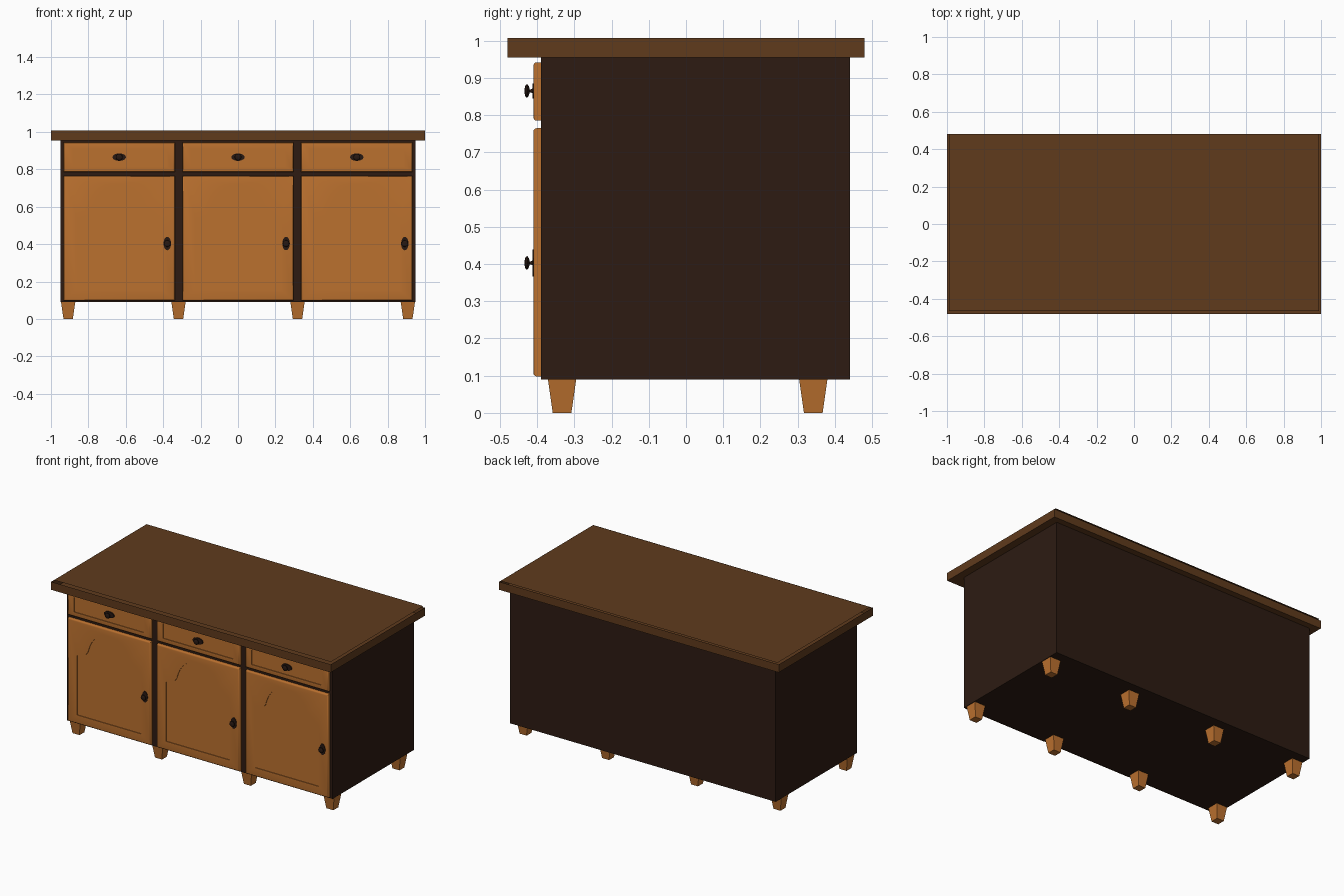
import bpy, bmesh, math
from mathutils import Matrix

if "Cube" in bpy.data.objects:
    bpy.data.objects.remove(bpy.data.objects["Cube"])


def material(name, rgb):
    m = bpy.data.materials.new(name)
    m.diffuse_color = (*rgb, 1)
    m.use_nodes = True
    m.node_tree.nodes["Principled BSDF"].inputs["Base Color"].default_value = m.diffuse_color
    return m


DARK = material("dark_wood", (0.026, 0.011, 0.006))
TOP = material("walnut", (0.115, 0.043, 0.012))
WARM = material("warm_wood", (0.5, 0.165, 0.028))
METAL = material("dark_metal", (0.02, 0.009, 0.006))


def make(name, bm, mat, smooth=False):
    bmesh.ops.recalc_face_normals(bm, faces=bm.faces)
    me = bpy.data.meshes.new(name)
    bm.to_mesh(me)
    bm.free()
    me.materials.append(mat)
    ob = bpy.data.objects.new(name, me)
    bpy.context.collection.objects.link(ob)
    if smooth:
        activate(ob)
        bpy.ops.object.shade_smooth_by_angle(angle=math.radians(35))
    return ob


def activate(ob):
    bpy.ops.object.select_all(action='DESELECT')
    ob.select_set(True)
    bpy.context.view_layer.objects.active = ob


def box(x0, x1, y0, y1, z0, z1):
    bm = bmesh.new()
    bmesh.ops.create_cube(bm, size=1)
    bm.transform(Matrix.Translation(((x0 + x1) / 2, (y0 + y1) / 2, (z0 + z1) / 2))
                 @ Matrix.Diagonal((x1 - x0, y1 - y0, z1 - z0, 1)))
    return bm


def prism(outline, y0, y1):
    """Extrude an x-z outline along y."""
    bm = bmesh.new()
    f = bm.faces.new([bm.verts.new((x, y0, z)) for x, z in outline])
    r = bmesh.ops.extrude_face_region(bm, geom=[f])
    bmesh.ops.translate(bm, vec=(0, y1 - y0, 0),
                        verts=[v for v in r["geom"] if isinstance(v, bmesh.types.BMVert)])
    return bm


def front_panel(name, cx, z0, z1, recess):
    """Slab with rounded front edges and a shallow recessed field."""
    bm = box(cx - 0.297, cx + 0.297, -0.41, -0.385, z0, z1)
    edges = [e for e in bm.edges if all(v.co.y < -0.4 for v in e.verts)]
    bmesh.ops.bevel(bm, geom=edges, offset=0.009, segments=3, profile=0.5, affect='EDGES')
    ob = make(name, bm, WARM)
    cutter = make("cutter", prism([(cx + x, z) for x, z in recess], -0.43, -0.406), WARM)
    cutter.hide_render = True
    mod = ob.modifiers.new("recess", 'BOOLEAN')
    mod.operation, mod.solver, mod.object = 'DIFFERENCE', 'EXACT', cutter
    activate(ob)
    bpy.ops.object.modifier_apply(modifier="recess")
    bpy.data.objects.remove(cutter)
    bpy.ops.object.shade_smooth_by_angle(angle=math.radians(35))


def handle(name, x, z, upright):
    """Oval back plate with a turned mushroom knob."""
    a, b = (0.02, 0.036) if upright else (0.036, 0.02)
    n = 20
    plate = [(x + a * math.cos(2 * math.pi * i / n), z + b * math.sin(2 * math.pi * i / n))
             for i in range(n)]
    make(name + "_plate", prism(plate, -0.413, -0.405), METAL, True)
    bm = bmesh.new()
    profile = [(0.007, 0), (0.004, 0.006), (0.004, 0.009), (0.012, 0.011),
               (0.018, 0.015), (0.017, 0.019), (0.011, 0.022), (0, 0.023)]
    vs = [bm.verts.new((r, 0, h)) for r, h in profile]
    es = [bm.edges.new(p) for p in zip(vs, vs[1:])]
    bmesh.ops.spin(bm, geom=vs + es, cent=(0, 0, 0), axis=(0, 0, 1),
                   angle=2 * math.pi, steps=16)
    bmesh.ops.remove_doubles(bm, verts=bm.verts, dist=1e-5)
    bm.transform(Matrix.Translation((x, -0.411, z)) @ Matrix.Rotation(math.pi / 2, 4, 'X'))
    make(name + "_knob", bm, METAL, True)


# Carcass
make("carcass", box(-0.95, 0.95, -0.39, 0.44, 0.09, 0.955), DARK)

# Worktop, chamfered along the front and sides
bm = box(-1, 1, -0.48, 0.48, 0.955, 1.015)
for v in bm.verts:
    if v.co.z > 1:
        v.co.z = 1.007
r = bmesh.ops.extrude_face_region(bm, geom=[f for f in bm.faces if f.normal.z > 0.9])
old = [f for f in bm.faces if all(abs(v.co.z - 1.007) < 1e-5 for v in f.verts)
       and f not in r["geom"]]
bmesh.ops.delete(bm, geom=old, context='FACES_ONLY')
for v in [g for g in r["geom"] if isinstance(g, bmesh.types.BMVert)]:
    v.co.z = 1.015
    v.co.x *= 0.99
    if v.co.y < 0:
        v.co.y = -0.465
make("worktop", bm, TOP)

# Recess outlines: plain for drawers, arched for doors
drawer_field = [(-0.25, 0.815), (0.25, 0.815), (0.25, 0.91), (-0.25, 0.91)]
half = [(0.228, 0.155), (0.228, 0.54), (0.195, 0.545), (0.17, 0.557), (0.152, 0.58),
        (0.143, 0.61), (0.128, 0.645), (0.105, 0.677), (0.075, 0.702), (0.04, 0.717)]
door_field = half + [(0, 0.722)] + [(-x, z) for x, z in reversed(half)]

# Three bays of drawer, door and handles
for i, cx in enumerate((-0.635, 0, 0.635), 1):
    front_panel(f"drawer_{i}", cx, 0.785, 0.942, drawer_field)
    front_panel(f"door_{i}", cx, 0.098, 0.765, door_field)
    handle(f"drawer_handle_{i}", cx, 0.865, False)
    handle(f"door_handle_{i}", cx + 0.257, 0.403, True)

# Tapered square feet
for row, y in (("front", -0.333), ("back", 0.342)):
    for i, x in enumerate((-0.908, -0.318, 0.318, 0.908), 1):
        bm = bmesh.new()
        bmesh.ops.create_cone(bm, cap_ends=True, segments=4, radius1=0.025 * 2 ** 0.5,
                              radius2=0.038 * 2 ** 0.5, depth=0.09,
                              matrix=Matrix.Translation((x, y, 0.045))
                              @ Matrix.Rotation(math.pi / 4, 4, 'Z'))
        make(f"{row}_foot_{i}", bm, WARM)
